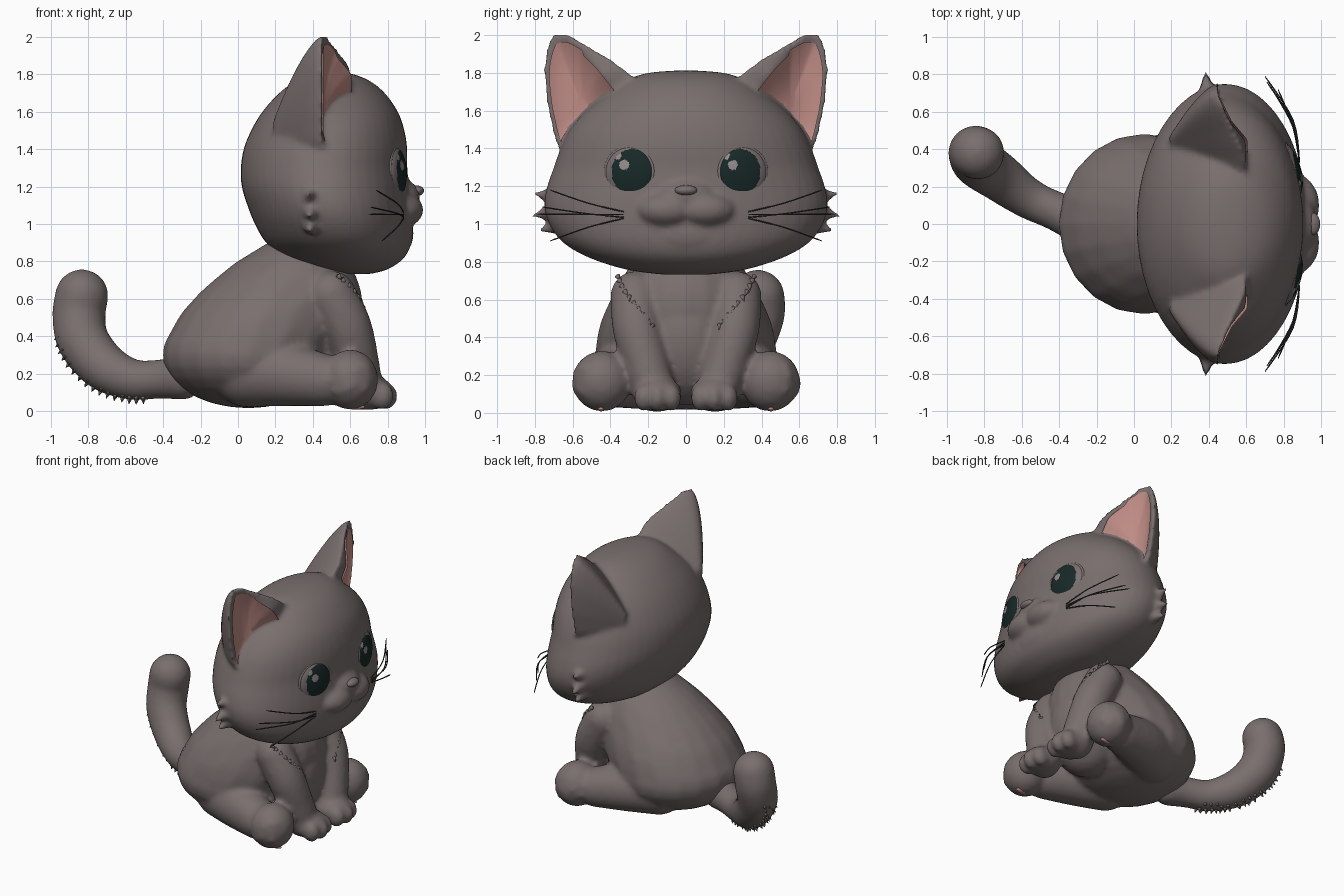
import bpy, bmesh, math, random
from mathutils import Vector, Matrix

if "Cube" in bpy.data.objects:
    bpy.data.objects.remove(bpy.data.objects["Cube"])

random.seed(4)


def mat(name, rgb):
    m = bpy.data.materials.new(name)
    m.diffuse_color = (*rgb, 1)
    m.use_nodes = True
    m.node_tree.nodes["Principled BSDF"].inputs["Base Color"].default_value = m.diffuse_color
    return m


FUR = mat("grey_fur", (0.19, 0.158, 0.155))
PINK = mat("inner_ear_pink", (0.52, 0.26, 0.235))
EYE = mat("dark_teal_eye", (0.009, 0.021, 0.021))
SHINE = mat("eye_shine", (0.30, 0.26, 0.26))
DARK = mat("whisker_dark", (0.04, 0.036, 0.036))


def finish(name, bm, mats, voxel=0, smooth=6):
    bmesh.ops.recalc_face_normals(bm, faces=bm.faces)
    me = bpy.data.meshes.new(name)
    for m in mats:
        me.materials.append(m)
    bm.to_mesh(me)
    bm.free()
    ob = bpy.data.objects.new(name, me)
    bpy.context.collection.objects.link(ob)
    bpy.context.view_layer.objects.active = ob
    if voxel:  # fuse overlapping volumes into one soft skin
        r = ob.modifiers.new("fuse", 'REMESH')
        r.mode, r.voxel_size = 'VOXEL', voxel
        s = ob.modifiers.new("soften", 'SMOOTH')
        s.factor, s.iterations = 0.5, smooth
        bpy.ops.object.modifier_apply(modifier="fuse")
        bpy.ops.object.modifier_apply(modifier="soften")
        ob.data.materials.clear()
        ob.data.materials.append(mats[0])
    for p in ob.data.polygons:
        p.use_smooth = True
    return ob


def ball(bm, c, r, seg=24):
    r = (r, r, r) if isinstance(r, (int, float)) else r
    bmesh.ops.create_uvsphere(bm, u_segments=seg, v_segments=seg // 2 + 4, radius=1,
                              matrix=Matrix.Translation(c) @ Matrix.Diagonal((*r, 1)))


def path(pts, n=8):
    """Catmull-Rom samples through tuples of any length."""
    out = []
    for i in range(len(pts) - 1):
        a, b, c, d = (pts[max(0, min(len(pts) - 1, i + k))] for k in (-1, 0, 1, 2))
        for j in range(n):
            t = j / n
            out.append(tuple(0.5 * (2 * q + (s - p) * t + (2 * p - 5 * q + 4 * s - u) * t * t
                             + (3 * q - p - 3 * s + u) * t ** 3) for p, q, s, u in zip(a, b, c, d)))
    return out + [pts[-1]]


def limb(bm, pts, n=8):
    for x, y, z, *r in path(pts, n):
        ball(bm, (x, y, z), r if len(r) == 3 else r[0], 20)


def skin(bm, layers, cap_start=True):
    """Bridge closed rings of points and cap the ends."""
    prev = None
    for lay in layers:
        vs = [bm.verts.new(p) for p in lay]
        if prev:
            for k in range(len(vs)):
                j = (k + 1) % len(vs)
                bm.faces.new((prev[k], prev[j], vs[j], vs[k]))
        elif cap_start:
            bm.faces.new(vs[::-1])
        prev = vs
    bm.faces.new(prev)


def tuft(bm, p, d, r=0.014, length=0.04):
    q = Vector(d).normalized()
    m = Matrix.Translation(Vector(p) + q * length * 0.3) @ q.to_track_quat('Z', 'Y').to_matrix().to_4x4()
    bmesh.ops.create_cone(bm, cap_ends=True, segments=6, radius1=r, radius2=0.001, depth=length, matrix=m)


# Head: stacked ellipses (z, back x, front x, half width)
head = bmesh.new()
rings = [(.732, .56, .70, .12), (.757, .42, .80, .31), (.82, .25, .89, .51), (.90, .15, .925, .65),
         (1.0, .09, .93, .725), (1.1, .05, .925, .75), (1.2, .02, .915, .735), (1.3, .015, .905, .70),
         (1.4, .03, .905, .665), (1.5, .07, .89, .615), (1.6, .13, .855, .53), (1.7, .22, .785, .405),
         (1.765, .31, .705, .31), (1.80, .40, .62, .20), (1.812, .46, .56, .06)]
turn = [2 * math.pi * k / 48 for k in range(48)]
skin(head, [[((b + f) / 2 + (f - b) / 2 * math.cos(a), w * math.sin(a), z) for a in turn]
            for z, b, f, w in path(rings, 3)])
# Muzzle, chin, nose bridge and cheek tufts fused with the head
ball(head, (.77, 0, .95), (.17, .30, .16))
ball(head, (.86, 0, 1.15), (.115, .16, .09))
for s in (-1, 1):
    ball(head, (.855, s * .10, 1.075), (.137, .17, .10))
    for z, w in ((.985, .70), (1.06, .735), (1.15, .725)):
        tuft(head, (.39, s * w, z), (-.1, s, -.25 if z < 1.1 else .15), .055, .12)

# Ears: cone-shaped shell fused with the head, plus a recessed pink lining
outline = [(.20, 1.72), (.38, 1.86), (.5, 1.935), (.6, 1.995), (.665, 2.015), (.72, 1.985), (.752, 1.85),
           (.745, 1.7), (.72, 1.55), (.66, 1.38), (.5, 1.36), (.3, 1.5), (.20, 1.72)]
CY, CZ = .55, 1.62
rim = path(outline, 4)[:-1]


def rx(y):
    return .45 + .15 * max(0, min(1, (.7 - y) / .35))


back = []
for k in range(7, 0, -1):
    t = k / 8
    c = 1 - t ** 1.5
    back.append([(rx(y) * (1 - t) + .15 * t, .40 + (y - .40) * c, 1.46 + (z - 1.46) * c) for y, z in rim])
back.append([(rx(y), y, z) for y, z in rim])
lip = [(CY + (y - CY) * (.5 if y < CY else .86), CZ + (z - CZ) * (.81 if y < CY else .87), rx(y))
       for y, z in rim]
cup = [[(x * q + .5 * (1 - q) - dx, CY + (y - CY) * q, CZ + (z - CZ) * q) for y, z, x in lip]
       for q, dx in ((1, 0), (.9, .012), (.6, .035), (.2, .045))]
for s, side in ((-1, "right"), (1, "left")):
    skin(head, [[(x, s * y, z) for x, y, z in lay] for lay in back + cup])
    bm = bmesh.new()
    skin(bm, [[(x + .008, s * y, z) for x, y, z in lay] for lay in cup], False)
    finish(side + "_ear_lining", bm, [PINK])
finish("head", head, [FUR], 0.016, 6)

# Nose
bm = bmesh.new()
ball(bm, (.955, 0, 1.178), (.04, .06, .028))
finish("nose", bm, [FUR])

# Eyes: flattened balls, coloured by position, with a raised lid ring
for s, side in ((-1, "right"), (1, "left")):
    place = Matrix.Translation((.848, s * .30, 1.275)) @ Matrix.Rotation(s * math.radians(17), 4, 'Z') \
        @ Matrix.Rotation(math.radians(88), 4, 'Y')
    bm = bmesh.new()
    bmesh.ops.create_uvsphere(bm, u_segments=64, v_segments=48, radius=1,
                              matrix=place @ Matrix.Diagonal((.135, .132, .04, 1)))
    for fc in bm.faces:
        c = fc.calc_center_median()
        y, z = c.y - s * .287, c.z - 1.277
        if (y / .107) ** 2 + (z / .12) ** 2 < 1:
            fc.material_index = 1
            if math.hypot(y + .04, z - .035) < .026 or math.hypot(y + .075, z - .085) < .02:
                fc.material_index = 2
    finish(side + "_eye", bm, [FUR, EYE, SHINE])
    bm = bmesh.new()
    R, q, M = .13, .012, 40
    grid = [[bm.verts.new(place @ Vector(((R + q * math.cos(b)) * math.cos(a), (R + q * math.cos(b)) * math.sin(a),
             q * math.sin(b)))) for b in (j * math.pi / 4 for j in range(8))]
            for a in (i * 2 * math.pi / M for i in range(M))]
    for i in range(M):
        for j in range(8):
            bm.faces.new((grid[i][j], grid[(i + 1) % M][j], grid[(i + 1) % M][(j + 1) % 8], grid[i][(j + 1) % 8]))
    finish(side + "_eyelid", bm, [FUR])

# Body: ellipsoids swept from rump to chest, with haunches and legs
bm = bmesh.new()
limb(bm, [(.055, 0, .30, .46, .485, .285), (.12, 0, .41, .45, .465, .31),
          (.22, 0, .50, .41, .415, .355), (.31, 0, .55, .36, .37, .385)], 6)
ball(bm, (.42, 0, .40), (.26, .28, .36))
for s in (-1, 1):
    limb(bm, [(.05, s * .25, .21, .19), (.25, s * .34, .195, .17), (.46, s * .41, .165, .14)])
    ball(bm, (.60, s * .445, .168), (.15, .158, .16))
    for k in range(14):  # rough fur on the hind feet
        a, b = random.uniform(-1, 1), random.uniform(-.6, .8)
        d = Vector((math.sin(a), s * math.cos(a), b)).normalized()
        ball(bm, Vector((.60, s * .445, .168)) + d * .148, .02, 8)
    limb(bm, [(.50, s * .27, .62, .13), (.585, s * .26, .45, .13), (.635, s * .21, .26, .12),
              (.66, s * .17, .12, .115)])
    ball(bm, (.70, s * .15, .10), (.13, .13, .095))
    for k in (-1, 0, 1):  # toes
        ball(bm, (.79 - .02 * abs(k), s * .15 + k * .075, .08), (.065, .05, .073), 16)
finish("body", bm, [FUR], 0.018, 6)

# Pink pads under the hind feet
bm = bmesh.new()
for s in (-1, 1):
    ball(bm, (.63, s * .45, .022), (.05, .018, .014), 16)
finish("paw_pads", bm, [PINK])

# Tail
tail = [(-.30, .02, .18, .12), (-.42, .07, .17, .105), (-.57, .14, .17, .11), (-.72, .25, .24, .13),
        (-.83, .33, .38, .14), (-.85, .38, .52, .143), (-.835, .38, .615, .143)]
bm = bmesh.new()
limb(bm, tail)
finish("tail", bm, [FUR], 0.018, 5)

# Fur tufts: tail underside and chest
bm = bmesh.new()
for x, y, z, r in path(tail, 5)[8:24]:
    for k in (-.5, 0, .5):
        d = (Vector((x, y, z)) - Vector((-.52, y, .68))).normalized()
        d = (d + Vector((0, k + random.uniform(-.2, .2), 0))).normalized()
        tuft(bm, Vector((x, y, z)) + d * r * .95, d, .018, .035)
for s in (-1, 1):
    for x, y, z in path([(.55, .36, .72), (.63, .32, .64), (.68, .25, .55), (.69, .18, .46)], 3):
        tuft(bm, (x - .01, s * y, z), (.5, s * random.uniform(-.6, .3), -.6), .016, .035)
finish("fur_tufts", bm, [FUR])

# Whiskers
for s, side in ((-1, "right"), (1, "left")):
    cu = bpy.data.curves.new(side + "_whiskers", 'CURVE')
    cu.dimensions, cu.bevel_depth, cu.bevel_resolution = '3D', .004, 1
    cu.use_fill_caps = True
    for z0, x, y, z in ((1.065, .74, .72, 1.18), (1.05, .70, .79, 1.052), (1.035, .71, .76, 1.09),
                        (1.03, .77, .72, .91)):
        pts = path([(.885, s * .33, z0), (.85, s * (.32 + y) / 2, z0 * .6 + z * .4), (x, s * y, z)], 5)
        sp = cu.splines.new('POLY')
        sp.points.add(len(pts) - 1)
        for p, c in zip(sp.points, pts):
            p.co = (*c, 1)
        sp.points[-1].radius = .5
    cu.materials.append(DARK)
    bpy.context.collection.objects.link(bpy.data.objects.new(side + "_whiskers", cu))
